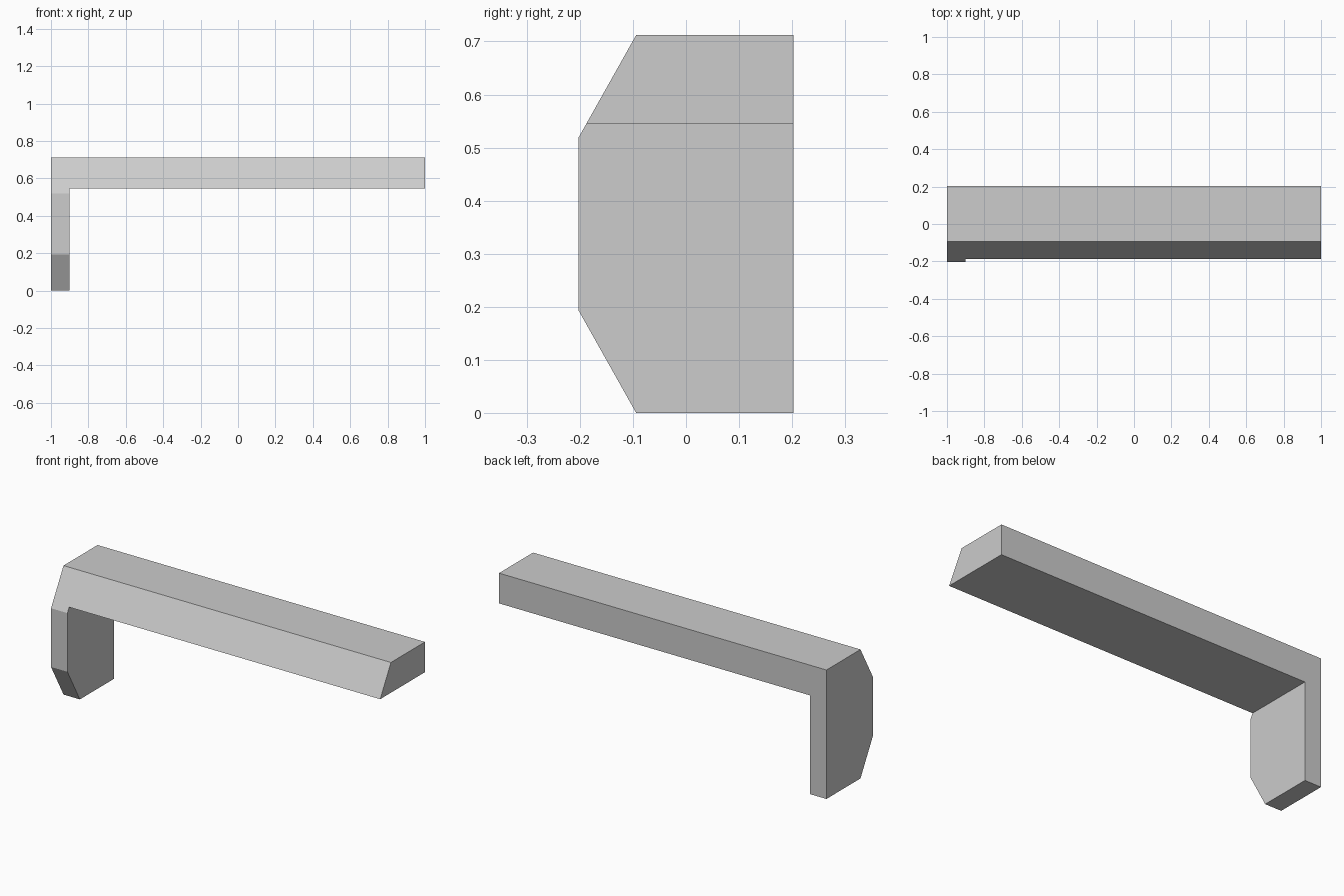
import bpy
import bmesh
from mathutils import Vector

cube = bpy.data.objects.get("Cube")
if cube:
    bpy.data.objects.remove(cube, do_unlink=True)

DEPTH = 0.203      # half depth
HEIGHT = 0.712
BAR_BOTTOM = 0.545
LEG_INNER = -0.9


def make_material(name, colour):
    mat = bpy.data.materials.new(name)
    mat.use_nodes = True
    mat.diffuse_color = colour
    mat.node_tree.nodes["Principled BSDF"].inputs["Base Color"].default_value = colour
    return mat


def chamfer(bm, point, normal):
    """Slice off everything beyond a plane and cap the cut."""
    cut = bmesh.ops.bisect_plane(
        bm, geom=bm.verts[:] + bm.edges[:] + bm.faces[:], dist=1e-5,
        plane_co=point, plane_no=normal, clear_outer=True)
    rim = [e for e in cut["geom_cut"] if isinstance(e, bmesh.types.BMEdge)]
    bmesh.ops.edgeloop_fill(bm, edges=rim)


# L-shaped front outline: long bar with a leg at one end
outline = [(-1, 0), (LEG_INNER, 0), (LEG_INNER, BAR_BOTTOM),
           (1, BAR_BOTTOM), (1, HEIGHT), (-1, HEIGHT)]
bm = bmesh.new()
face = bm.faces.new([bm.verts.new((x, -DEPTH, z)) for x, z in outline])
extruded = bmesh.ops.extrude_face_region(bm, geom=[face])["geom"]
bmesh.ops.translate(bm, vec=(0, 2 * DEPTH, 0),
                    verts=[v for v in extruded if isinstance(v, bmesh.types.BMVert)])

# Sloped front edges along the top and at the foot of the leg
for z, rise in ((HEIGHT, 1), (0, -1)):
    chamfer(bm, Vector((0, -0.094, z)), Vector((0, -0.194, 0.109 * rise)).normalized())

bmesh.ops.recalc_face_normals(bm, faces=bm.faces[:])
mesh = bpy.data.meshes.new("bar_with_end_leg")
bm.to_mesh(mesh)
bm.free()
mesh.materials.append(make_material("light grey", (0.604, 0.604, 0.604, 1)))
bar = bpy.data.objects.new("bar_with_end_leg", mesh)
bpy.context.collection.objects.link(bar)
